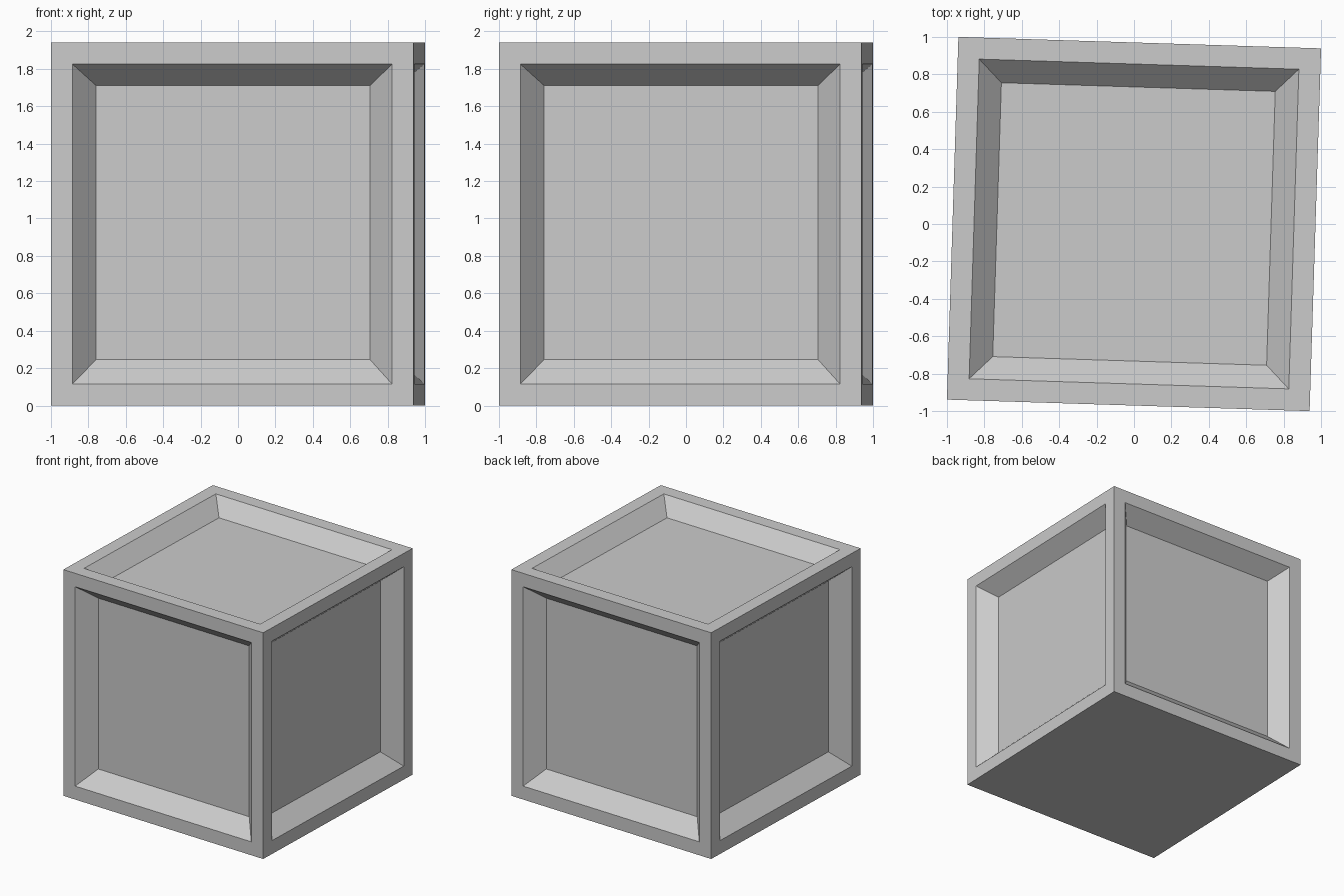
import bpy, bmesh
from math import radians
from mathutils import Matrix, Vector

if "Cube" in bpy.data.objects:
    bpy.data.objects.remove(bpy.data.objects["Cube"])

SIDE = 1.94       # cube edge
RIM = 0.115       # flat frame width
SLOPE = 0.1225    # width of the sloped recess walls

bm = bmesh.new()
bmesh.ops.create_cube(bm, size=SIDE)

# Recessed panels on every face except the plain underside
for face in [f for f in bm.faces if f.normal.z > -0.5]:
    is_top = face.normal.z > 0.5
    inward = -face.normal.copy()
    bmesh.ops.inset_individual(bm, faces=[face], thickness=RIM, use_even_offset=True)
    bmesh.ops.inset_individual(bm, faces=[face], thickness=SLOPE, use_even_offset=True)
    shift = inward * (0.125 if is_top else 0.136)
    if not is_top:
        shift += Vector((0, 0, 0.008))
    bmesh.ops.translate(bm, verts=face.verts[:], vec=shift)

# Slight twist about z, standing on the ground
bm.transform(Matrix.Translation((0, 0, SIDE / 2)) @ Matrix.Rotation(radians(-1.81), 4, 'Z'))
bm.normal_update()

mesh = bpy.data.meshes.new("crate")
bm.to_mesh(mesh)
bm.free()
bpy.context.collection.objects.link(bpy.data.objects.new("crate", mesh))
